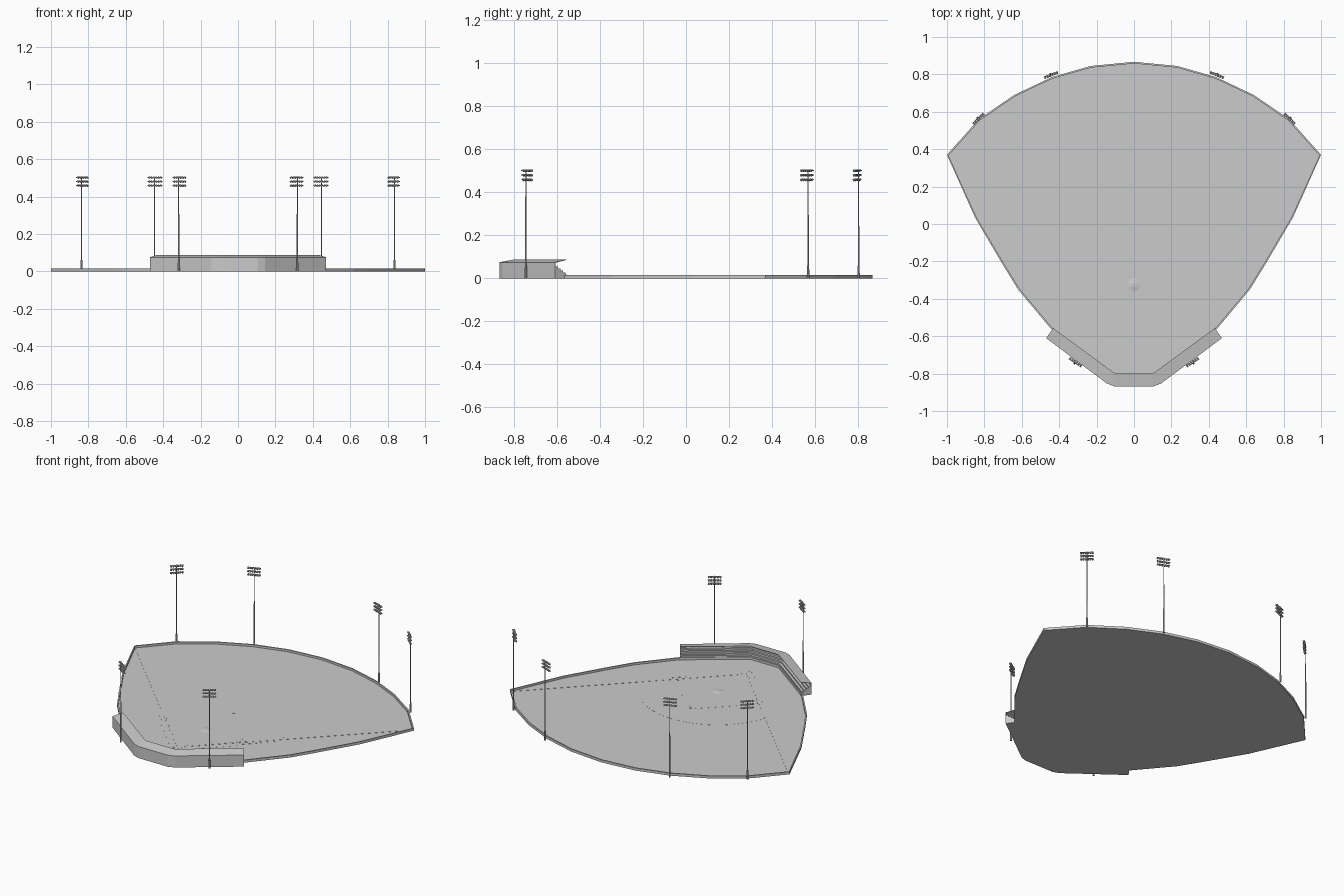
import bpy, bmesh, math
from mathutils import Vector, Matrix

if "Cube" in bpy.data.objects:
    bpy.data.objects.remove(bpy.data.objects["Cube"])


def finish(name, bm):
    bmesh.ops.recalc_face_normals(bm, faces=bm.faces)
    me = bpy.data.meshes.new(name)
    bm.to_mesh(me)
    bm.free()
    ob = bpy.data.objects.new(name, me)
    bpy.context.collection.objects.link(ob)
    return ob


def loft(name, stations):
    """Skin closed sections placed one after another, capping both ends."""
    bm = bmesh.new()
    rows = [[bm.verts.new(p) for p in s] for s in stations]
    n = len(rows[0])
    for a, b in zip(rows, rows[1:]):
        for i in range(n):
            j = (i + 1) % n
            bm.faces.new((a[i], a[j], b[j], b[i]))
    bm.faces.new(rows[0])
    bm.faces.new(rows[-1][::-1])
    return finish(name, bm)


def slab(name, pts, z0, z1):
    return loft(name, [[(x, y, z) for x, y in pts] for z in (z0, z1)])


def mirrored(half):
    """Right half of an outline -> whole outline, ending on the left."""
    return half + [(-x, y) for x, y in reversed(half) if x > 1e-6]


def strip(name, a, b, w, z1, z0=0.002):
    a, b = Vector(a), Vector(b)
    d = (b - a).normalized() * w / 2
    n = Vector((-d.y, d.x))
    slab(name, [tuple(a + n), tuple(b + n), tuple(b - n), tuple(a - n)], z0, z1)


# Playing field
rim = mirrored([(0.44, -0.565), (0.62, -0.35), (0.70, -0.22), (0.85, 0.035), (1.0, 0.37),
                (0.83, 0.56), (0.64, 0.69), (0.44, 0.785), (0.23, 0.845), (0, 0.867)])
slab("field", rim + [(-0.10, -0.80), (0.10, -0.80)], 0, 0.003)

# Boundary wall round the field
wall = []
for x, y in rim:
    d = Vector((x, y + 0.05)).normalized() * 0.009
    xi, yi = x - d.x, y - d.y
    wall.append([(x, y, 0), (x, y, 0.016), (xi, yi, 0.016), (xi, yi, 0)])
loft("boundary_wall", wall)

# Infield dirt, inner grass and home circle
arc = [(0.465 * math.cos(a), -0.325 + 0.465 * math.sin(a))
       for a in (math.radians(15 + 75 * i / 16) for i in range(17))]
arc[-1] = (0, 0.14)
slab("infield_dirt", mirrored([(0.03, -0.62)] + arc), 0.002, 0.0034)
slab("inner_grass", mirrored([(0.045, -0.57), (0.26, -0.35), (0.247, -0.315), (0.26, -0.28),
                              (0.035, -0.058), (0, -0.065)]), 0.002, 0.0038)
slab("home_circle", [(0.065 * math.cos(i * math.pi / 16), -0.625 + 0.065 * math.sin(i * math.pi / 16))
                     for i in range(32)], 0.002, 0.0038)
slab("home_plate", [(0, -0.628), (0.007, -0.621), (0.007, -0.614), (-0.007, -0.614), (-0.007, -0.621)],
     0.002, 0.0043)
strip("catcher_box_back", (-0.01, -0.66), (0.01, -0.66), 0.003, 0.0042)
strip("second_base", (-0.006, -0.045), (0.006, -0.045), 0.012, 0.005)

for s, side in ((1, "right"), (-1, "left")):
    # Foul line, base path edge, coach box, batter box and corner base
    strip("foul_line_" + side, (s * 0.02, -0.60), (s * 0.99, 0.366), 0.005, 0.0042)
    strip("base_path_" + side, (s * 0.055, -0.60), (s * 0.28, -0.375), 0.03, 0.0034)
    strip("coach_box_" + side, (s * 0.27, -0.385), (s * 0.35, -0.305), 0.004, 0.0042)
    strip("catcher_box_" + side, (s * 0.01, -0.66), (s * 0.01, -0.635), 0.003, 0.0042)
    strip("batter_box_" + side, (s * 0.02, -0.635), (s * 0.02, -0.605), 0.012, 0.0042)
    strip("corner_base_" + side, (s * 0.275, -0.33), (s * 0.285, -0.32), 0.012, 0.005)

# Pitching mound
bm = bmesh.new()
bmesh.ops.create_cone(bm, cap_ends=True, segments=24, radius1=0.045, radius2=0.012, depth=0.006,
                      matrix=Matrix.Translation((0, -0.325, 0.005)))
finish("pitching_mound", bm)

# Grandstand: C-shaped section (across, height) with seat steps, back wall and roof
section = [(0, 0), (0, 0.018)]
steps = 4
for i in range(steps):
    t, z = 0.08 + 0.88 * i / steps, 0.018 + 0.037 * (i + 1) / steps
    section += [(t, section[-1][1]), (t, z)]
section += [(0.96, 0.055), (0.96, 0.0725), (0, 0.0855), (0, 0.088), (1, 0.075), (1, 0)]
inner = mirrored([(0.432, -0.557), (0.11, -0.793), (0.098, -0.798)])
outer = mirrored([(0.47, -0.61), (0.145, -0.853), (0.105, -0.868)])
loft("grandstand", [[(a[0] + (b[0] - a[0]) * t, a[1] + (b[1] - a[1]) * t, z) for t, z in section]
                    for a, b in zip(inner, outer)])


# Floodlight tower, built facing +y then turned towards the field
def tower(name, x, y, facing):
    bm = bmesh.new()

    def cyl(r1, r2, depth, mat, seg=8):
        bmesh.ops.create_cone(bm, cap_ends=True, segments=seg, radius1=r1, radius2=r2,
                              depth=depth, matrix=mat)

    cyl(0.006, 0.005, 0.06, Matrix.Translation((0, 0, 0.03)))
    cyl(0.0035, 0.0025, 0.445, Matrix.Translation((0, 0, 0.2825)))
    for row in range(3):
        z = 0.459 + 0.0215 * row
        bmesh.ops.create_cube(bm, size=1, matrix=Matrix.Translation((0, 0.002, z))
                              @ Matrix.Diagonal((0.08, 0.004, 0.004, 1)))
        for i in range(6):
            cyl(0.004, 0.0062, 0.011, Matrix.Translation((-0.034 + 0.0136 * i, 0.008, z))
                @ Matrix.Rotation(math.radians(-110), 4, 'X'))
    ob = finish(name, bm)
    ob.location = (x, y, 0)
    ob.rotation_euler.z = math.atan2(-facing[0], facing[1])


for label, x, y, fx, fy in (("corner", 0.837, 0.568, -0.70, -0.72),
                            ("outfield", 0.446, 0.803, -0.37, -0.93),
                            ("stand", 0.317, -0.745, -0.56, 0.83)):
    for s, side in ((1, "right"), (-1, "left")):
        tower(f"{label}_floodlight_{side}", s * x, y, (s * fx, fy))
